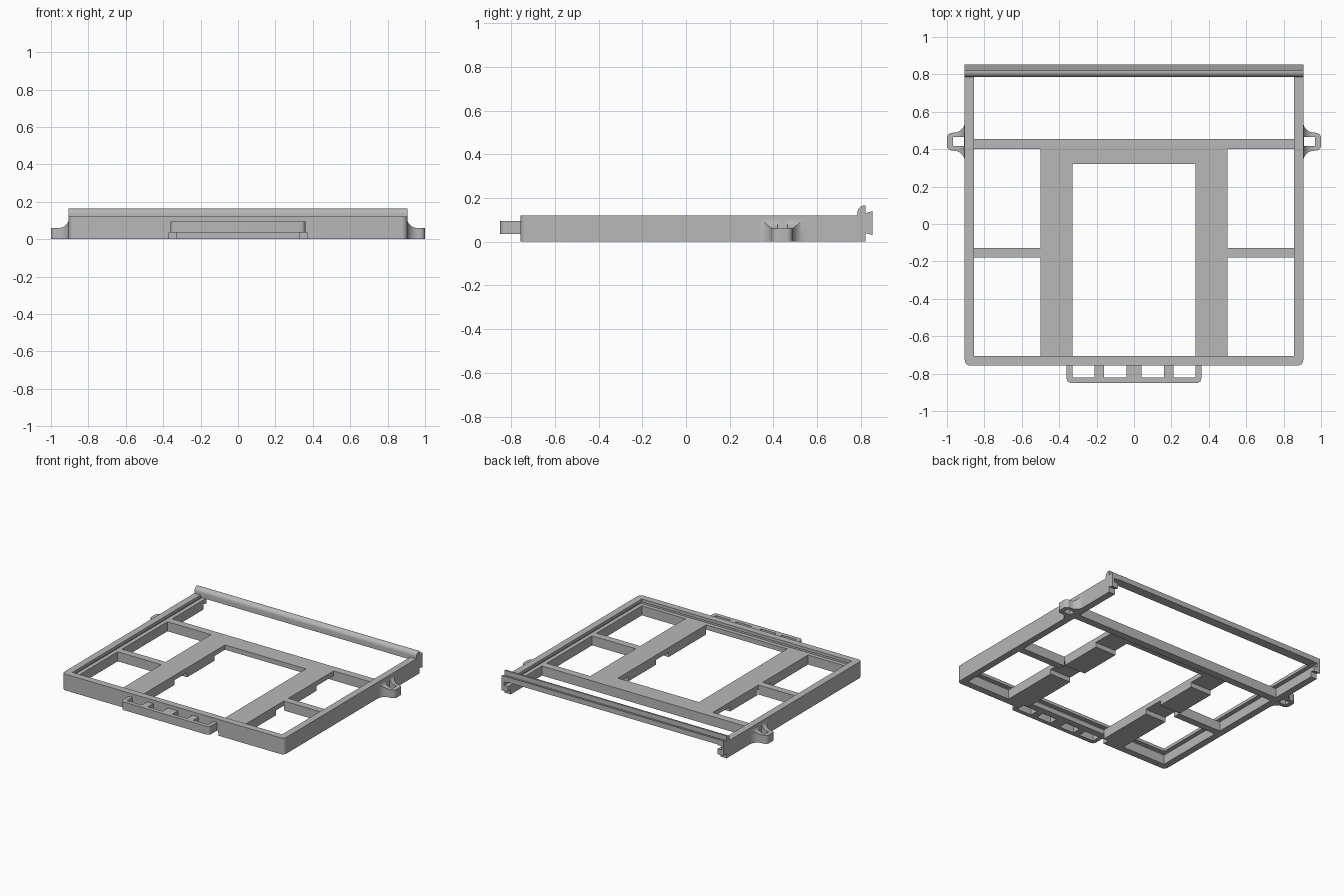
import bpy, bmesh, math
from mathutils import Vector

cube = bpy.data.objects.get("Cube")
if cube:
    bpy.data.objects.remove(cube, do_unlink=True)

grey = bpy.data.materials.new("matte_grey")
grey.use_nodes = True
grey.diffuse_color = (0.48, 0.48, 0.48, 1)
grey.node_tree.nodes["Principled BSDF"].inputs["Base Color"].default_value = grey.diffuse_color


def prism(name, profile, lo, hi, axis):
    """Extrude a 2D profile along an axis, from lo to hi."""
    place = {"X": lambda a, b, t: (t, a, b),
             "Y": lambda a, b, t: (a, t, b),
             "Z": lambda a, b, t: (a, b, t)}[axis]
    bm = bmesh.new()
    face = bm.faces.new([bm.verts.new(place(a, b, lo)) for a, b in profile])
    new = bmesh.ops.extrude_face_region(bm, geom=[face])["geom"]
    verts = [v for v in new if isinstance(v, bmesh.types.BMVert)]
    bmesh.ops.translate(bm, verts=verts, vec=Vector(place(0, 0, hi - lo)))
    bmesh.ops.recalc_face_normals(bm, faces=bm.faces)
    mesh = bpy.data.meshes.new(name)
    bm.to_mesh(mesh)
    bm.free()
    mesh.materials.append(grey)
    obj = bpy.data.objects.new(name, mesh)
    bpy.context.collection.objects.link(obj)
    return obj


def box(name, x0, x1, y0, y1, z0, z1):
    return prism(name, [(x0, y0), (x1, y0), (x1, y1), (x0, y1)], z0, z1, "Z")


def boolean(obj, tool, operation="DIFFERENCE"):
    """Apply a boolean and remove the tool object."""
    mod = obj.modifiers.new("cut", "BOOLEAN")
    mod.operation, mod.object, mod.solver = operation, tool, "EXACT"
    bpy.context.view_layer.update()
    bpy.context.view_layer.objects.active = obj
    bpy.ops.object.modifier_apply(modifier=mod.name)
    bpy.data.objects.remove(tool, do_unlink=True)


def arc(cx, cy, rx, ry, start, end, steps=8):
    angles = [math.radians(start + (end - start) * i / steps) for i in range(steps + 1)]
    return [(cx + rx * math.cos(a), cy + ry * math.sin(a)) for a in angles]


def round_front(half, front, back, r):
    """Rectangle in plan with its two front corners rounded."""
    return ([(half, back), (-half, back)]
            + arc(-half + r, front + r, r, r, 180, 270)
            + arc(half - r, front + r, r, r, 270, 360))


HALF, FRONT, BACK, WALL, TOP = 0.905, -0.757, 0.82, 0.05, 0.12
PLATE_LOW, PLATE_TOP, GROOVE_TOP = 0.035, 0.07, 0.098
INNER = HALF - WALL


def groove_cutter():
    return box("groove_cutter", 0.02 - HALF, HALF - 0.02, FRONT + 0.02, 1, PLATE_TOP, GROOVE_TOP)


# Three-sided rim with a panel groove along its inner walls
rim = prism("outer_rim", round_front(HALF, FRONT, BACK, 0.03), 0, TOP, "Z")
boolean(rim, box("opening_cutter", -INNER, INNER, FRONT + WALL, 1, -1, 1))
boolean(rim, groove_cutter())
boolean(rim, box("front_notch_cutter", -0.37, 0.37, -1, -0.69, -1, PLATE_LOW))

# Back bar with a rounded lip and a flared rear edge, deeper at both ends
lip = arc(0.815, 0.135, 0.03, 0.03, 180, 90)
flare = [(0.82, 0.165), (0.82, 0.13), (0.853, 0.14)]
prism("back_bar", [(0.785, 0.102)] + lip + flare + [(0.853, 0.102)], -HALF, HALF, "X")
for side, label in ((1, "left"), (-1, "right")):
    ends = sorted((side * INNER, side * HALF))
    end = prism(label + "_dovetail_end",
                [(0.81, 0.04), (0.81, 0.13), (0.82, 0.13), (0.853, 0.14),
                 (0.853, 0.03), (0.82, 0.04)], *ends, "X")
    boolean(end, groove_cutter())

# Inner tray: U-shaped plate, rear beam, side struts and supporting blocks
plate = box("centre_plate", -0.5, 0.5, FRONT + WALL, 0.42, PLATE_LOW, PLATE_TOP)
boolean(plate, box("window_cutter", -0.33, 0.33, -1, 0.32, -1, 1))
box("rear_beam", -INNER, INNER, 0.4, 0.455, 0, PLATE_TOP)
for side, label in ((1, "left"), (-1, "right")):
    x0, x1 = sorted((side * 0.5, side * INNER))
    box(label + "_strut", x0, x1, -0.18, -0.128, 0, PLATE_TOP)
    x0, x1 = sorted((side * 0.33, side * 0.5))
    for part, y0, y1 in (("front", FRONT + WALL, -0.27), ("middle", -0.12, 0.2)):
        box(f"{label}_{part}_block", x0, x1, y0, y1, 0, PLATE_LOW)

# Front pull handle with four slots
handle = prism("front_handle", round_front(0.36, -0.85, FRONT + 0.005, 0.025),
               PLATE_LOW, 0.095, "Z")
for x0, x1 in ((0.04, 0.16), (0.21, 0.33)):
    for side in (1, -1):
        a, b = sorted((side * x0, side * x1))
        boolean(handle, box("slot_cutter", a, b, -0.82, FRONT, -1, 1))

# Side lugs: a flared plan shape intersected with a concave front shape
EAR_Y = 0.44
half_plan = (arc(HALF, 0.105, 0.055, 0.055, 0, -90, 1)[:1]
             + arc(0.965, 0.105, 0.06, 0.057, 180, 270)
             + arc(0.97, 0.02, 0.03, 0.028, 90, 0))[1:]
for side, label in ((1, "left"), (-1, "right")):
    plan = [(0.895, 0.105)] + half_plan
    plan = plan + [(x, -y) for x, y in reversed(plan)]
    ear = prism(label + "_lug", [(side * x, EAR_Y + y) for x, y in plan], 0, TOP, "Z")
    rise = [(0.88, -0.1), (0.88, 0.11)] + arc(0.96, 0.11, 0.055, 0.05, 180, 270)
    rise += [(1.1, 0.06), (1.1, -0.1)]
    boolean(ear, prism("lug_shape", [(side * x, z) for x, z in rise], 0, 1, "Y"), "INTERSECT")
    a, b = sorted((side * 0.908, side * 0.968))
    boolean(ear, box("lug_hole_cutter", a, b, 0.418, 0.465, -1, 1))

# Smooth the curved parts while keeping edges crisp
bpy.ops.object.select_all(action="DESELECT")
for obj in bpy.context.collection.objects:
    if obj.type == "MESH" and grey.name in obj.data.materials:
        obj.select_set(True)
        bpy.context.view_layer.objects.active = obj
bpy.ops.object.shade_smooth_by_angle(angle=math.radians(30))
